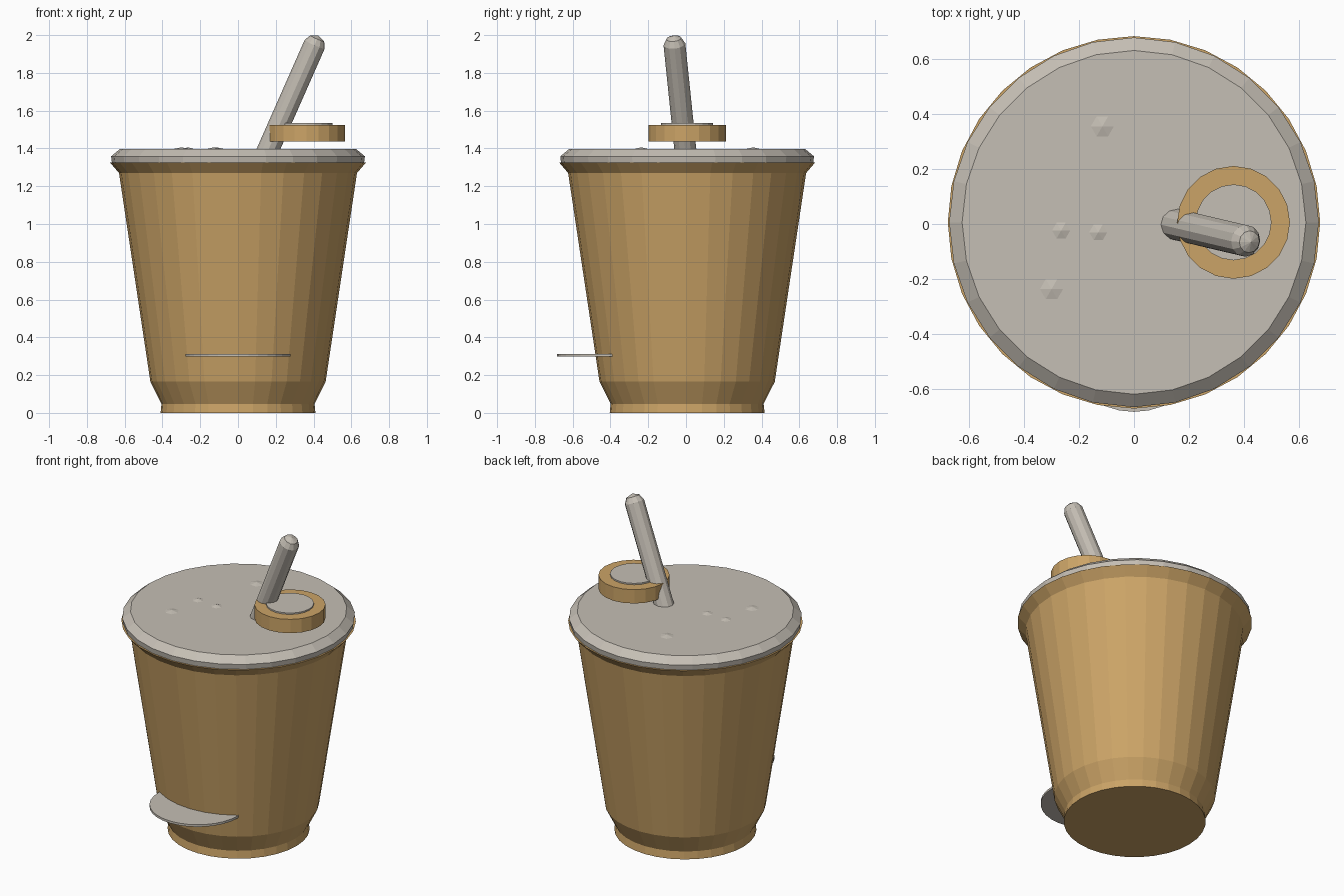
import bpy, bmesh, math
from mathutils import Vector, Matrix

if "Cube" in bpy.data.objects:
    bpy.data.objects.remove(bpy.data.objects["Cube"])

def material(name, rgb):
    m = bpy.data.materials.new(name)
    m.diffuse_color = (*rgb, 1)
    m.use_nodes = True
    m.node_tree.nodes["Principled BSDF"].inputs["Base Color"].default_value = m.diffuse_color
    return m

TAN = material("tan_card", (0.60, 0.37, 0.135))
GREY = material("warm_grey_plastic", (0.56, 0.52, 0.46))

def lathe(name, profile, sides, mat, origin=(0, 0, 0), axis=(0, 0, 1)):
    """Revolve (radius, height) pairs about an axis; radius 0 makes a pole, open ends are capped."""
    bm = bmesh.new()
    rings = []
    for r, h in profile:
        n = 1 if r == 0 else sides
        rings.append([bm.verts.new((r * math.cos(2 * math.pi * i / sides),
                                    r * math.sin(2 * math.pi * i / sides), h)) for i in range(n)])
    for a, b in zip(rings, rings[1:]):
        for i in range(sides):
            j = (i + 1) % sides
            if len(b) == 1:
                bm.faces.new((a[i], a[j], b[0]))
            else:
                bm.faces.new((a[i], a[j], b[j], b[i]))
    bm.faces.new(rings[0][::-1])
    if len(rings[-1]) > 1:
        bm.faces.new(rings[-1])
    rot = Vector((0, 0, 1)).rotation_difference(Vector(axis)).to_matrix().to_4x4()
    bm.transform(Matrix.Translation(origin) @ rot)
    mesh = bpy.data.meshes.new(name)
    bm.to_mesh(mesh)
    bm.free()
    mesh.materials.append(mat)
    ob = bpy.data.objects.new(name, mesh)
    bpy.context.collection.objects.link(ob)
    return ob

CY = 0.006  # the cup sits slightly back because the front disc sticks out

# Tapered cup with foot and flared rim
lathe("cup", [(0.41, 0), (0.405, 0.048), (0.464, 0.165), (0.63, 1.27), (0.677, 1.325)],
      32, TAN, (0, CY, 0))

# Lid with bevelled edge
lathe("lid", [(0.667, 1.322), (0.672, 1.358), (0.625, 1.397)], 28, GREY, (0, CY, 0))

# Round cap hovering over the lid, with a thin plate on top
lathe("lid_cap", [(0.205, 1.437), (0.205, 1.525)], 20, TAN, (0.362, 0.006, 0))
lathe("cap_plate", [(0.138, 1.52), (0.138, 1.534)], 20, GREY, (0.362, 0.006, 0))

# Slanted straw with a domed end
base, tip = Vector((0.145, 0.0, 1.36)), Vector((0.426, -0.066, 1.997))
length = (tip - base).length
lathe("straw", [(0.058, 0), (0.058, length - 0.05), (0.04, length - 0.016), (0, length)],
      12, GREY, base, tip - base)

# Thin disc cutting into the front of the cup
lathe("front_disc", [(0.279, 0.298), (0.279, 0.312)], 32, GREY, (0, -0.404, 0))

# Small bumps poking through the lid
for i, (x, y, r) in enumerate([(-0.115, 0.355, 0.042), (-0.30, -0.237, 0.042),
                               (-0.265, -0.024, 0.033), (-0.13, -0.03, 0.033)]):
    lathe(f"lid_bump_{i + 1}", [(r, 1.39), (r, 1.397), (0, 1.406)], 6, GREY, (x, y, 0))
